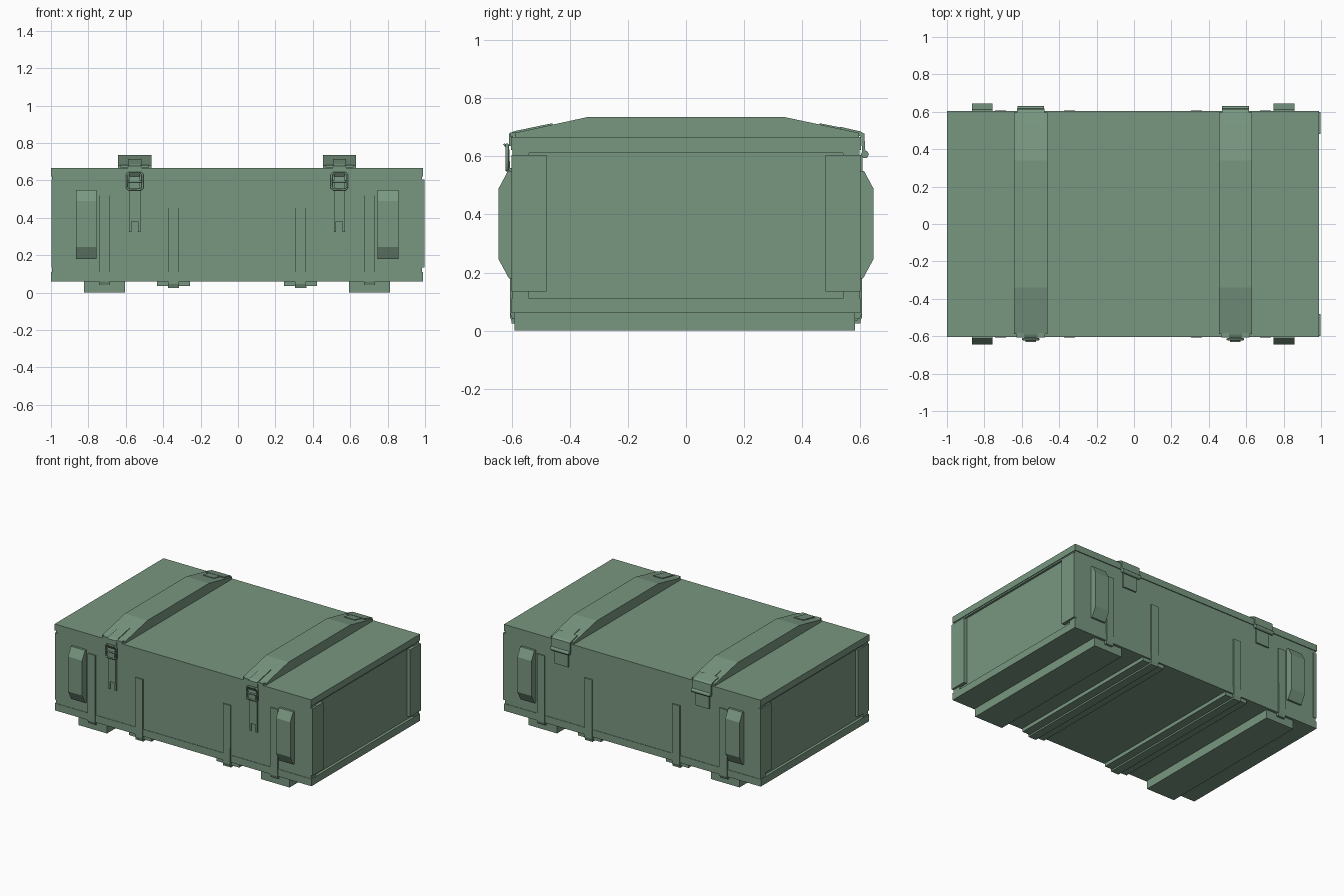
import bpy, bmesh, math
from mathutils import Vector

if "Cube" in bpy.data.objects:
    bpy.data.objects.remove(bpy.data.objects["Cube"])

GREEN = bpy.data.materials.new("olive_green")
GREEN.diffuse_color = (0.19, 0.31, 0.22, 1)
GREEN.use_nodes = True
GREEN.node_tree.nodes["Principled BSDF"].inputs["Base Color"].default_value = GREEN.diffuse_color
CX = -0.005  # crate centre line


def make(name, bm):
    bmesh.ops.recalc_face_normals(bm, faces=bm.faces)
    me = bpy.data.meshes.new(name)
    bm.to_mesh(me)
    bm.free()
    me.materials.append(GREEN)
    ob = bpy.data.objects.new(name, me)
    bpy.context.collection.objects.link(ob)
    return ob


def box(name, x0, x1, y0, y1, z0, z1):
    bm = bmesh.new()
    bmesh.ops.create_cube(bm, size=1)
    for v in bm.verts:
        v.co = Vector(((x0 + x1) / 2 + v.co.x * (x1 - x0),
                       (y0 + y1) / 2 + v.co.y * (y1 - y0),
                       (z0 + z1) / 2 + v.co.z * (z1 - z0)))
    return make(name, bm)


def prism(name, x, w, profile):
    """Extrude a (y, z) outline across width w centred on x."""
    bm = bmesh.new()
    f = bm.faces.new([bm.verts.new((x - w / 2, y, z)) for y, z in profile])
    ext = bmesh.ops.extrude_face_region(bm, geom=[f], use_keep_orig=True)
    bmesh.ops.translate(bm, vec=(w, 0, 0),
                        verts=[g for g in ext["geom"] if isinstance(g, bmesh.types.BMVert)])
    return make(name, bm)


def tube(name, pts, r, closed=False):
    cu = bpy.data.curves.new(name, "CURVE")
    cu.dimensions = "3D"
    cu.bevel_depth, cu.bevel_resolution, cu.use_fill_caps = r, 1, True
    sp = cu.splines.new("POLY")
    sp.points.add(len(pts) - 1)
    for p, q in zip(sp.points, pts):
        p.co = (*q, 1)
    sp.use_cyclic_u = closed
    cu.materials.append(GREEN)
    ob = bpy.data.objects.new(name, cu)
    bpy.context.collection.objects.link(ob)
    return ob


# Main case, with rims and posts framing the shallow recessed ends
box("case_body", -0.98, 0.97, -0.597, 0.597, 0.065, 0.64)
box("base_rim", -1, 0.99, -0.6, 0.6, 0.06, 0.11)
box("lid", -1, 0.99, -0.603, 0.603, 0.622, 0.667)
for x0, x1, side in ((-0.995, -0.97, "left"), (0.96, 0.985, "right")):
    box("end_top_rail_" + side, x0, x1, -0.597, 0.597, 0.612, 0.625)
    for s in (-1, 1):
        ya, yb = sorted((s * 0.54, s * 0.597))
        box("end_post_" + side, x0, x1, ya, yb, 0.1, 0.62)
        # Thin corner plates over the posts
        ya, yb = sorted((s * 0.48, s * 0.6))
        o = 0.013 if side == "right" else -0.003
        box("corner_plate_" + side, x0 + o, x1 + o, ya, yb, 0.135, 0.605)

for sx in (-1, 1):
    # Lid battens with sloped ends
    x = CX + sx * 0.547
    prism("lid_batten", x, 0.177, [(-0.588, 0.66), (-0.588, 0.681), (-0.34, 0.735),
                                   (0.34, 0.735), (0.595, 0.681), (0.595, 0.66)])

    # Bottom runners and boards
    xr, xb = CX + sx * 0.708, CX + sx * 0.34
    box("runner", xr - 0.11, xr + 0.11, -0.59, 0.582, 0, 0.062)
    box("bottom_board", xb - 0.088, xb + 0.088, -0.59, 0.59, 0.035, 0.062)
    box("board_strap", xb - 0.03, xb + 0.03, -0.6, 0.6, 0.024, 0.036)

    for sy in (-1, 1):
        # Side straps that turn down over the runners
        for xs, top, low in ((xr, 0.53, 0.04), (xb, 0.46, 0.026)):
            outline = [(0.59, top), (0.605, top), (0.606, low + 0.02), (0.598, low), (0.58, low)]
            prism("side_strap", xs, 0.058, [(sy * y, z) for y, z in outline])
        # Carrying grips
        outline = [(0.59, 0.18), (0.61, 0.18), (0.645, 0.245), (0.645, 0.49),
                   (0.613, 0.55), (0.59, 0.55)]
        prism("grip", CX + sx * 0.807, 0.11, [(sy * y, z) for y, z in outline])

    # Front latch: lid tongue, ring, keeper and wire legs
    prism("latch_tongue", x, 0.07, [(-0.46, 0.70), (-0.46, 0.714), (-0.59, 0.687),
                                    (-0.609, 0.678), (-0.609, 0.635), (-0.601, 0.635),
                                    (-0.595, 0.67)])
    for s in (-1, 1):
        tx0, tx1 = sorted((x + s * 0.03, x + s * 0.075))
        box("latch_lid_tab", tx0, tx1, -0.606, -0.58, 0.668, 0.682)
        lx0, lx1 = sorted((x + s * 0.018, x + s * 0.03))
        box("latch_leg", lx0, lx1, -0.606, -0.595, 0.325, 0.4)
    box("latch_keeper", x - 0.03, x + 0.03, -0.609, -0.595, 0.38, 0.56)
    ring = [(-0.042, 0.56), (-0.032, 0.552), (0.032, 0.552), (0.042, 0.56),
            (0.042, 0.63), (0.032, 0.64), (-0.032, 0.64), (-0.042, 0.63)]
    tube("latch_ring", [(x + a, -0.616, z) for a, z in ring], 0.006, True)
    prism("latch_lever", x, 0.056, [(-0.606, 0.555), (-0.618, 0.555), (-0.618, 0.59),
                                    (-0.614, 0.62), (-0.63, 0.642), (-0.624, 0.644),
                                    (-0.608, 0.622)])
    tube("latch_pin", [(x - 0.036, -0.616, 0.595), (x + 0.036, -0.616, 0.595)], 0.006)

    # Rear hinge: bent upper leaf, knuckle and lower leaf
    prism("hinge_upper_arm", x, 0.085, [(0.46, 0.70), (0.46, 0.714), (0.6, 0.686), (0.6, 0.67)])
    prism("hinge_upper_leaf", x, 0.145, [(0.53, 0.688), (0.53, 0.702), (0.6, 0.686),
                                         (0.614, 0.678), (0.618, 0.61), (0.606, 0.61),
                                         (0.604, 0.668)])
    tube("hinge_knuckle", [(x - 0.072, 0.616, 0.607), (x + 0.072, 0.616, 0.607)], 0.014)
    box("hinge_lower_leaf", x - 0.052, x + 0.052, 0.595, 0.607, 0.5, 0.605)
